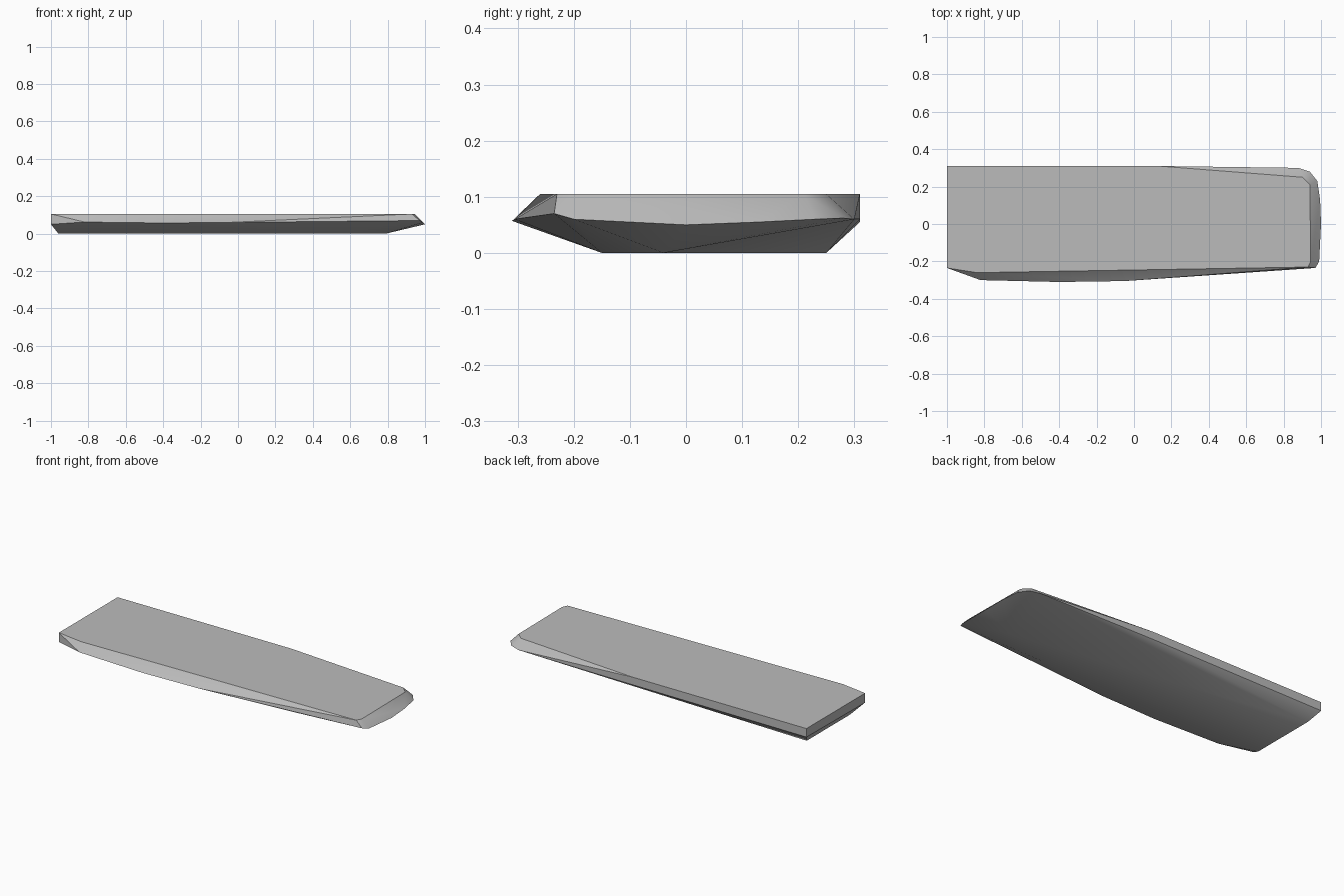
import bpy
import bmesh
import math

cube = bpy.data.objects.get("Cube")
if cube:
    bpy.data.objects.remove(cube, do_unlink=True)

grey = bpy.data.materials.new("plain grey")
grey.use_nodes = True
colour = (0.5, 0.5, 0.5, 1)
grey.diffuse_color = colour
grey.node_tree.nodes["Principled BSDF"].inputs["Base Color"].default_value = colour

# Outlines of the slab: flat top, widest rim, flat underside
top = [(-1, 0.31), (0.13, 0.31), (0.9, 0.25), (0.94, 0.21),
       (0.945, -0.2), (0.93, -0.23), (-0.1, -0.25), (-0.84, -0.26), (-1, -0.235)]
rim = [(-1, 0.31, 0.055), (0.13, 0.31, 0.06), (0.88, 0.3, 0.06),
       (0.94, 0.28, 0.062), (0.98, 0.23, 0.06), (0.995, 0.13, 0.055),
       (1, 0, 0.05), (0.99, -0.2, 0.06), (0.97, -0.235, 0.07),
       (-0.05, -0.305, 0.06), (-0.4, -0.31, 0.057), (-0.82, -0.3, 0.062),
       (-1, -0.235, 0.05)]
bottom = [(-0.96, 0.25), (-0.96, -0.15), (0.5, -0.15), (0.79, -0.04)]

# Skin the three outlines as one faceted solid
bm = bmesh.new()
points = [(x, y, 0.105) for x, y in top] + rim + [(x, y, 0) for x, y in bottom]
for p in points:
    bm.verts.new(p)
hull = bmesh.ops.convex_hull(bm, input=bm.verts)
loose = set(hull["geom_interior"]) | set(hull["geom_unused"])
bmesh.ops.delete(bm, geom=[v for v in loose if isinstance(v, bmesh.types.BMVert)],
                 context="VERTS")
bmesh.ops.dissolve_limit(bm, angle_limit=math.radians(0.5),
                         verts=bm.verts, edges=bm.edges)
bmesh.ops.recalc_face_normals(bm, faces=bm.faces)

mesh = bpy.data.meshes.new("slab")
bm.to_mesh(mesh)
bm.free()
mesh.materials.append(grey)
slab = bpy.data.objects.new("slab", mesh)
bpy.context.collection.objects.link(slab)

bpy.context.view_layer.objects.active = slab
slab.select_set(True)
bpy.ops.object.shade_smooth_by_angle(angle=math.radians(30))
